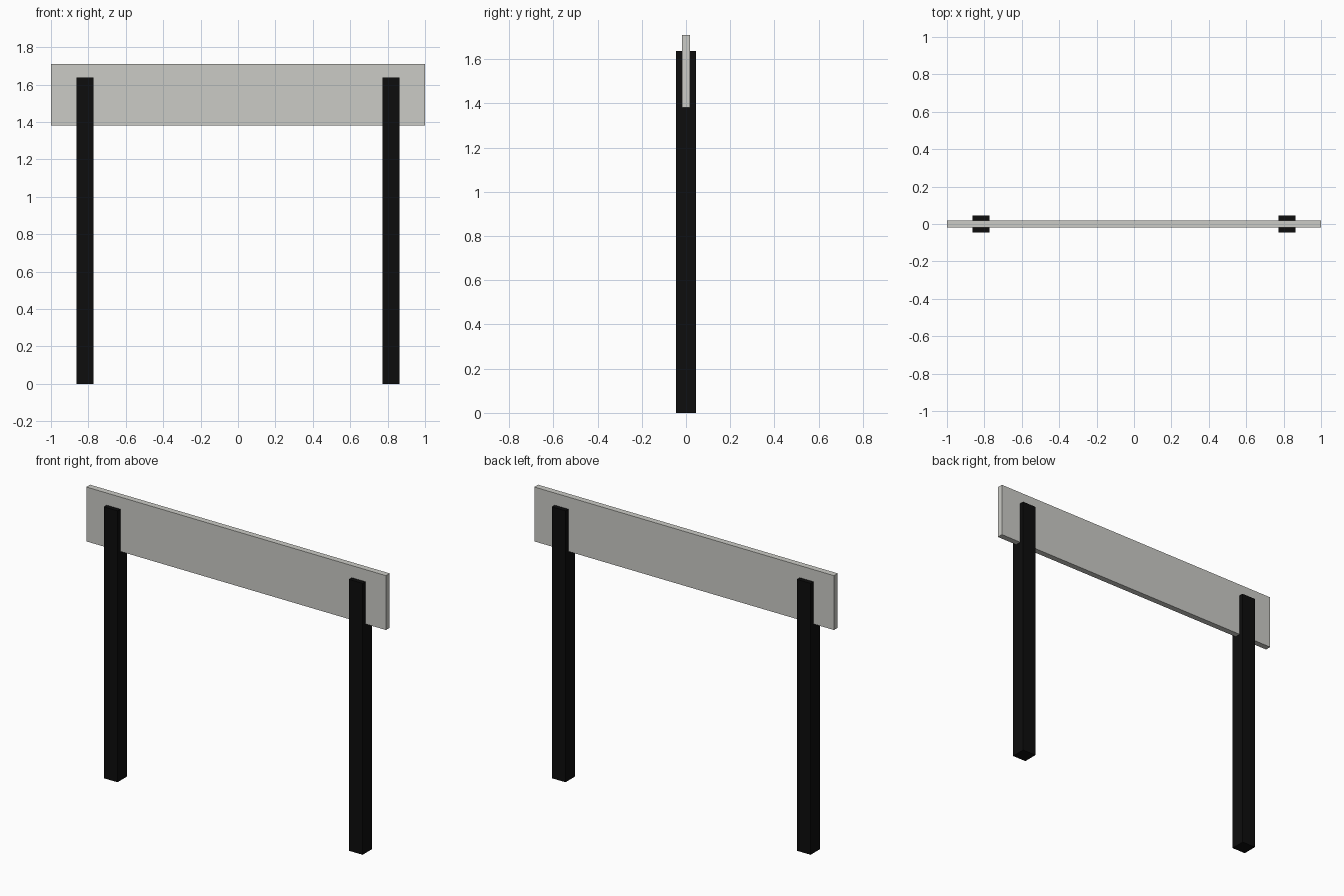
import bpy

cube = bpy.data.objects.get("Cube")
if cube:
    bpy.data.objects.remove(cube, do_unlink=True)


def make_material(name, rgb):
    mat = bpy.data.materials.new(name)
    mat.use_nodes = True
    color = (*rgb, 1.0)
    mat.diffuse_color = color
    mat.node_tree.nodes["Principled BSDF"].inputs["Base Color"].default_value = color
    return mat


def make_box(name, center, size, mat):
    bpy.ops.mesh.primitive_cube_add(size=1, location=center)
    obj = bpy.context.object
    obj.name = name
    obj.scale = size
    bpy.ops.object.transform_apply(location=False, rotation=False, scale=True)
    obj.data.materials.append(mat)
    return obj


black = make_material("post black", (0.004, 0.004, 0.004))
grey = make_material("panel warm grey", (0.60, 0.60, 0.565))

# Two square posts, straddling the board
POST_HEIGHT = 1.637
for side, x in (("left", 0.818), ("right", -0.818)):
    make_box(side + "_post", (x, 0, POST_HEIGHT / 2), (0.091, 0.09, POST_HEIGHT), black)

# Sign board running through both posts
BOTTOM, TOP = 1.382, 1.71
make_box("sign_board", (0, 0, (BOTTOM + TOP) / 2), (2.0, 0.036, TOP - BOTTOM), grey)
